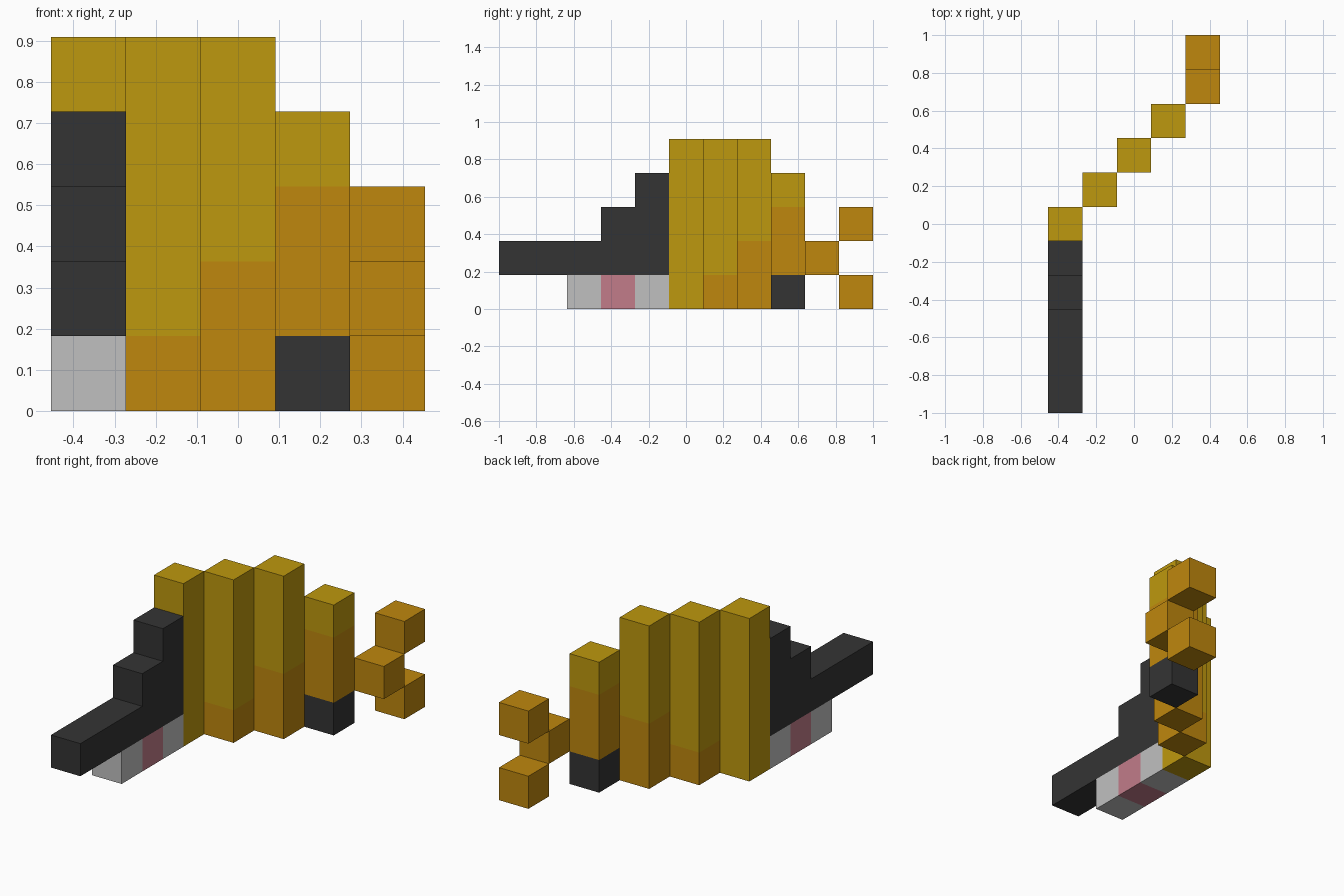
import bpy
import bmesh
from mathutils import Vector

cube = bpy.data.objects.get("Cube")
if cube:
    bpy.data.objects.remove(cube, do_unlink=True)

U = 2 / 11                                # edge of one block
ORIGIN = Vector((-2.5 * U, -1.0, 0.0))    # corner of the block grid


def material(name, rgb):
    def linear(c):
        c /= 255
        return c / 12.92 if c <= 0.04045 else ((c + 0.055) / 1.055) ** 2.4
    colour = [linear(c) for c in rgb] + [1.0]
    mat = bpy.data.materials.new(name)
    mat.use_nodes = True
    mat.diffuse_color = colour
    shader = mat.node_tree.nodes["Principled BSDF"]
    shader.inputs["Base Color"].default_value = colour
    shader.inputs["Roughness"].default_value = 0.8
    return mat


yellow = material("mustard yellow", (190, 152, 14))
orange = material("burnt orange", (191, 135, 13))
dark = material("charcoal", (52, 52, 52))
grey = material("light grey", (192, 192, 192))
pink = material("dusty pink", (194, 124, 138))

# Each part: name -> list of (column, row, bottom, top, colour) block stacks
parts = {
    "upper_snout": [(0, row, 1, 2, dark) for row in range(3)]
                   + [(0, 3, 1, 3, dark), (0, 4, 1, 4, dark)],
    "lower_jaw": [(0, 2, 0, 1, grey), (0, 3, 0, 1, pink), (0, 4, 0, 1, grey)],
    "head_column": [(0, 5, 0, 5, yellow)],
    "front_body_column": [(1, 6, 0, 1, orange), (1, 6, 1, 5, yellow)],
    "middle_body_column": [(2, 7, 0, 2, orange), (2, 7, 2, 5, yellow)],
    "rear_body_column": [(3, 8, 0, 1, dark), (3, 8, 1, 3, orange),
                         (3, 8, 3, 4, yellow)],
    "tail_base": [(4, 9, 1, 2, orange)],
    "lower_tail_fin": [(4, 10, 0, 1, orange)],
    "upper_tail_fin": [(4, 10, 2, 3, orange)],
}


def blocks(stacks):
    return {(x, y, z): mat for x, y, low, high, mat in stacks
            for z in range(low, high)}


filled = {cell for stacks in parts.values() for cell in blocks(stacks)}


def build(name, stacks):
    """Skin the blocks of a part, leaving out faces hidden between blocks."""
    mesh = bpy.data.meshes.new(name)
    bm = bmesh.new()
    slots = []
    for cell, mat in blocks(stacks).items():
        if mat not in slots:
            slots.append(mat)
            mesh.materials.append(mat)
        centre = Vector(cell) + Vector((0.5, 0.5, 0.5))
        for axis in range(3):
            for sign in (-1, 1):
                n = Vector((0, 0, 0))
                n[axis] = sign
                if tuple(int(a + b) for a, b in zip(cell, n)) in filled:
                    continue
                a = Vector((0, 0, 0))
                a[(axis + 1) % 3] = 1
                b = n.cross(a)
                corners = [a + b, b - a, -a - b, a - b]
                face = bm.faces.new([
                    bm.verts.new(ORIGIN + U * (centre + (n + c) / 2))
                    for c in corners])
                face.material_index = slots.index(mat)
    # Weld the blocks and merge flat areas of one colour
    bmesh.ops.remove_doubles(bm, verts=bm.verts[:], dist=U / 100)
    bmesh.ops.dissolve_limit(bm, angle_limit=0.01, verts=bm.verts[:],
                             edges=bm.edges[:], delimit={'MATERIAL'})
    bm.to_mesh(mesh)
    bm.free()
    obj = bpy.data.objects.new(name, mesh)
    bpy.context.collection.objects.link(obj)


for part_name, part_stacks in parts.items():
    build(part_name, part_stacks)
